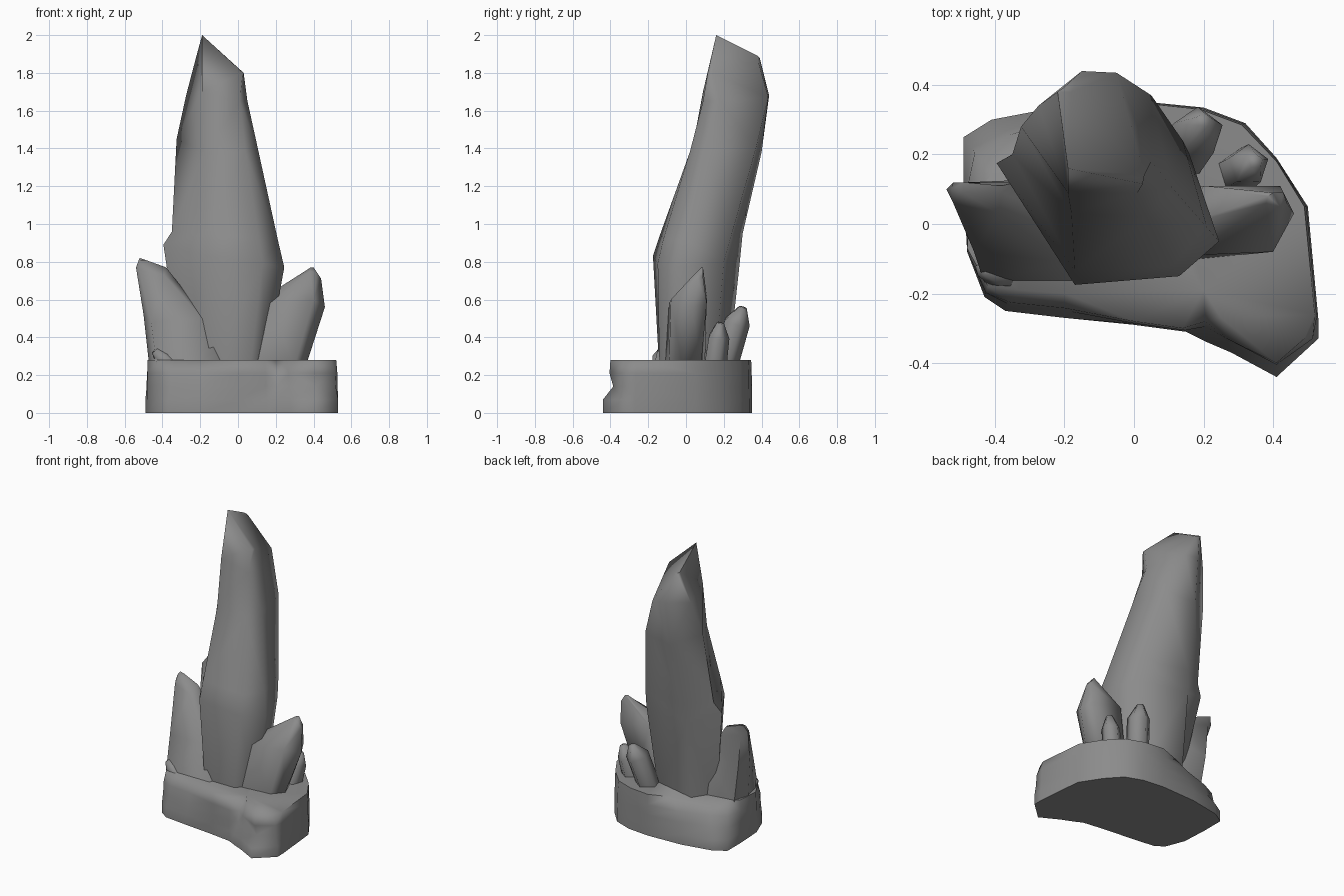
import bpy, bmesh, math
from mathutils import Vector

# Dark grey stone shared by every part
stone = bpy.data.materials.new("dark_stone")
stone.diffuse_color = (0.26, 0.26, 0.26, 1)


def loft(name, rings, angle=75):
    """Skin a stack of equal-sized rings and cap both ends."""
    bm = bmesh.new()
    rows = [[bm.verts.new(p) for p in ring] for ring in rings]
    n = len(rows[0])
    for a, b in zip(rows, rows[1:]):
        for i in range(n):
            j = (i + 1) % n
            bm.faces.new((a[i], a[j], b[j], b[i]))
    bm.faces.new(rows[0][::-1])
    bm.faces.new(rows[-1])
    bmesh.ops.triangulate(bm, faces=[f for f in bm.faces if len(f.verts) > 3])
    bmesh.ops.recalc_face_normals(bm, faces=bm.faces[:])
    me = bpy.data.meshes.new(name)
    bm.to_mesh(me)
    bm.free()
    me.materials.append(stone)
    ob = bpy.data.objects.new(name, me)
    bpy.context.collection.objects.link(ob)
    bpy.ops.object.select_all(action='DESELECT')
    ob.select_set(True)
    bpy.context.view_layer.objects.active = ob
    bpy.ops.object.shade_smooth_by_angle(angle=math.radians(angle))
    return ob


def crystal(name, base, shoulder, tip, r0, r1, sides=5, turn=0.3):
    """Simple leaning crystal: base ring, shoulder ring, small blunt tip."""
    base, shoulder, tip = Vector(base), Vector(shoulder), Vector(tip)
    q = Vector((0, 0, 1)).rotation_difference(shoulder - base)

    def ring(c, r):
        return [c + q @ Vector((r * math.cos(turn + math.tau * i / sides),
                                r * math.sin(turn + math.tau * i / sides), 0))
                for i in range(sides)]
    return loft(name, [ring(base, r0), ring(shoulder, r1), ring(tip, 0.022)])


# Rock base: lower and upper outlines blended through several levels
low = [(.53, -.27), (.53, -.33), (.41, -.44), (.28, -.37), (.21, -.34), (.15, -.31),
       (0, -.29), (-.2, -.27), (-.37, -.25), (-.43, -.21), (-.48, -.08), (-.49, .1),
       (-.49, .25), (-.41, .3), (-.2, .34), (.05, .35), (.2, .335), (.32, .29),
       (.41, .19), (.5, .05)]
high = [(.52, -.26), (.49, -.33), (.41, -.40), (.25, -.27), (.2, -.19), (.14, -.30),
        (0, -.28), (-.2, -.2), (-.33, -.19), (-.42, -.18), (-.48, -.07), (-.47, .08),
        (-.41, .14), (-.28, .19), (-.1, .29), (.05, .345), (.19, .33), (.31, .285),
        (.41, .18), (.49, .05)]
rings = []
for z, t in [(0, 0), (.07, 0), (.14, .3), (.21, .4), (.28, 1)]:
    ring = [Vector((a[0], a[1], z)).lerp(Vector((b[0], b[1], z)), t)
            for a, b in zip(low, high)]
    if z == .14:
        ring[2].y = -.385
    if z == .21:
        ring[2].y = -.405
    rings.append(ring)
loft("rock_base", rings)

# Tall main crystal, leaning back, with a bulge at the back left and a slanted chisel tip
loft("main_crystal", [
    [(-.15, -.14, .2), (.06, -.14, .2), (.14, -.06, .2), (.1, .15, .2), (-.2, .22, .2), (-.29, .08, .2)],
    [(-.17, -.175, .83), (.13, -.15, .79), (.245, -.05, .77), (.16, .2, .8), (-.2, .285, .8), (-.395, .175, .89)],
    [(-.17, -.135, .95), (.11, -.12, .92), (.21, -.01, .92), (.14, .24, .94), (-.19, .3, .95), (-.35, .2, .96)],
    [(-.18, .03, 1.38), (.04, .02, 1.38), (.105, .11, 1.4), (.05, .37, 1.4), (-.16, .4, 1.38), (-.325, .28, 1.45)],
    [(-.19, .09, 1.7), (.01, .09, 1.65), (.05, .18, 1.65), (-.05, .435, 1.67), (-.15, .44, 1.68), (-.275, .34, 1.68)],
    [(-.19, .16, 2), (.025, .115, 1.8), (.03, .14, 1.8), (-.18, .38, 1.87), (-.205, .39, 1.88), (-.22, .38, 1.89)]])

# Broad left crystal
loft("left_crystal", [
    [(-.43, -.17, .25), (-.09, -.17, .25), (-.04, 0, .25), (-.2, .15, .25), (-.44, .11, .25), (-.47, 0, .25)],
    [(-.46, -.08, .48), (-.19, -.11, .5), (-.14, 0, .54), (-.24, .13, .55), (-.48, .12, .52), (-.5, .02, .52)],
    [(-.52, .06, .76), (-.39, .03, .73), (-.31, .06, .68), (-.34, .12, .7), (-.5, .12, .75), (-.54, .1, .77)],
    [(-.525, .1, .81), (-.49, .09, .81), (-.38, .09, .77), (-.38, .11, .77), (-.49, .12, .81), (-.52, .12, .82)]])

# Broad right crystal
loft("right_crystal", [
    [(.1, -.11, .25), (.3, -.09, .25), (.36, -.02, .25), (.32, .08, .25), (.15, .1, .25), (.08, 0, .25)],
    [(.17, -.09, .58), (.4, -.08, .6), (.46, .03, .56), (.42, .11, .58), (.2, .11, .62), (.15, 0, .62)],
    [(.38, .06, .75), (.42, .05, .74), (.44, .06, .71), (.43, .09, .72), (.4, .09, .77), (.385, .08, .77)]])

# Small crystals around the foot
for spec in [
        ("back_crystal", (.14, .2, .25), (.185, .265, .48), (.2, .3, .56), .075, .075),
        ("back_right_crystal", (.3, .15, .25), (.33, .17, .4), (.35, .18, .475), .065, .06),
        ("front_left_shard", (-.34, -.13, .22), (-.4, -.14, .29), (-.44, -.13, .33), .06, .045)]:
    crystal(*spec)
